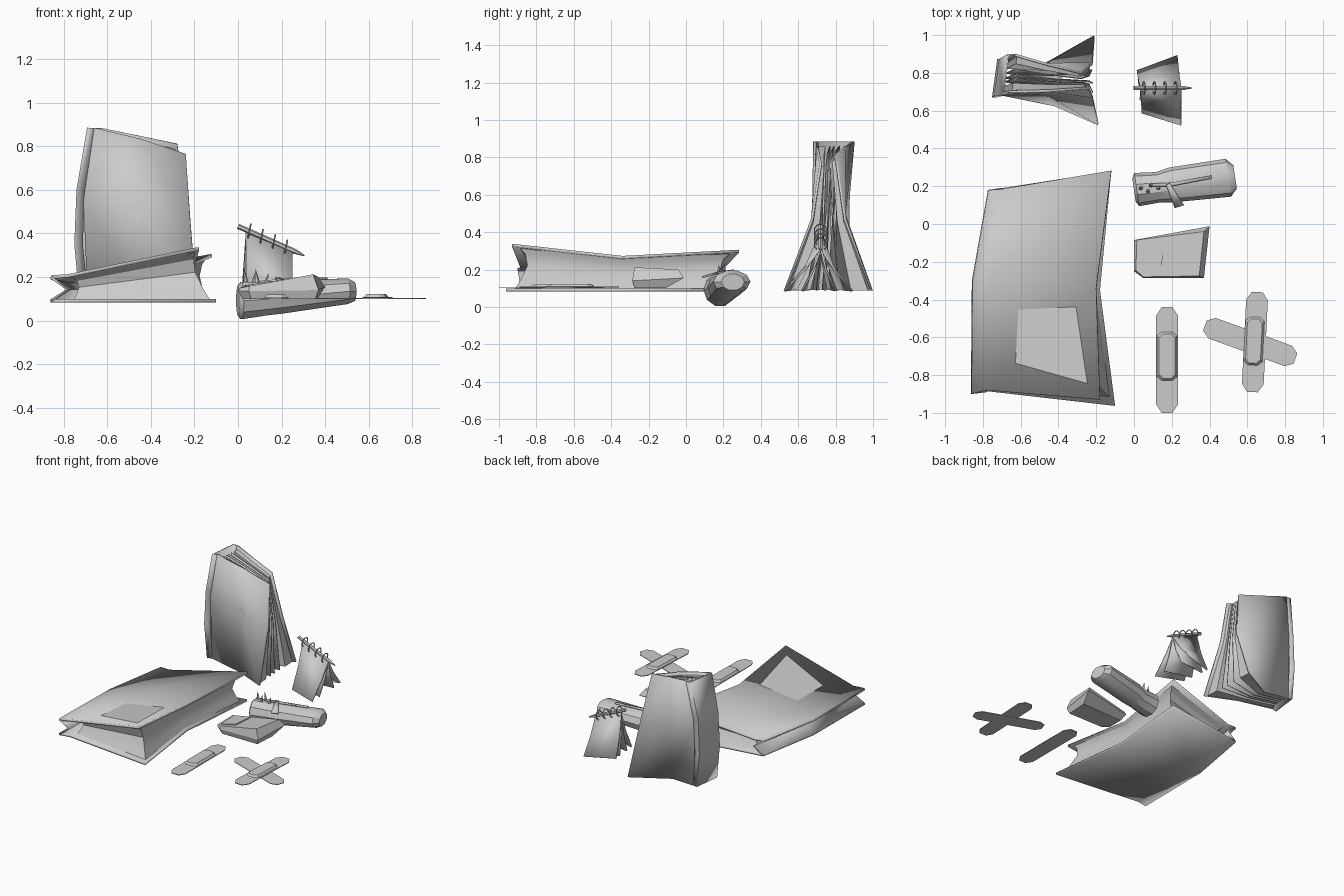
import bpy, bmesh, math
from mathutils import Vector as V

if "Cube" in bpy.data.objects:
    bpy.data.objects.remove(bpy.data.objects["Cube"])


def make(name, verts, faces, thick=0, smooth=True):
    me = bpy.data.meshes.new(name)
    me.from_pydata([tuple(v) for v in verts], [], faces)
    bm = bmesh.new()
    bm.from_mesh(me)
    bmesh.ops.recalc_face_normals(bm, faces=bm.faces)
    bm.to_mesh(me)
    bm.free()
    ob = bpy.data.objects.new(name, me)
    bpy.context.collection.objects.link(ob)
    if thick:
        m = ob.modifiers.new("thickness", 'SOLIDIFY')
        m.thickness, m.offset = thick, 0
    if smooth:
        bpy.ops.object.select_all(action='DESELECT')
        ob.select_set(True)
        bpy.context.view_layer.objects.active = ob
        bpy.ops.object.shade_smooth_by_angle(angle=math.radians(30))
    return ob


def sheet(name, rows, thick=0.016):
    """Curved sheet from rows of points."""
    n = len(rows[0])
    f = [(r*n+c, r*n+c+1, (r+1)*n+c+1, (r+1)*n+c)
         for r in range(len(rows)-1) for c in range(n-1)]
    return make(name, [p for r in rows for p in r], f, thick)


def loft(name, rings, smooth=True):
    """Closed solid through rings of equal point count."""
    n = len(rings[0])
    f = [(r*n+i, r*n+(i+1) % n, (r+1)*n+(i+1) % n, (r+1)*n+i)
         for r in range(len(rings)-1) for i in range(n)]
    f += [tuple(range(n)), tuple((len(rings)-1)*n+i for i in range(n))]
    return make(name, [p for r in rings for p in r], f, 0, smooth)


def rod(name, a, b, r1, r2, sides=6):
    a, b = V(a), V(b)
    bpy.ops.mesh.primitive_cone_add(vertices=sides, radius1=r1, radius2=r2, depth=(b-a).length,
                                    location=(a+b)/2, rotation=(b-a).to_track_quat('Z', 'Y').to_euler())
    bpy.context.object.name = name


def mix(a, b, t):
    return [[V(p).lerp(V(q), t) for p, q in zip(r, s)] for r, s in zip(a, b)]


# Lying book: covers, hollow spine, concave page block
top = [[(-.86, -.90, .20), (-.78, -.88, .205), (-.18, -.93, .33)],
       [(-.855, -.3, .195), (-.77, -.3, .18), (-.2, -.34, .265)],
       [(-.77, .18, .20), (-.70, .185, .195), (-.12, .283, .298)]]
bottom = [[(-.86, -.90, .09), (-.78, -.885, .09), (-.10, -.963, .09)],
          [(-.855, -.3, .09), (-.77, -.3, .09), (-.18, -.35, .09)],
          [(-.77, .18, .09), (-.70, .19, .09), (-.12, .28, .09)]]
sheet("lying_book_top_cover", top)
sheet("lying_book_bottom_cover", bottom)
sheet("lying_book_spine", [[t[0], (t[0][0]+.075, t[0][1]+.01, .143), b[0]] for t, b in zip(top, bottom)], .012)


def page_ring(g, s):
    c = V((-.47, -.34, 0))
    pts = [V(p) for p in (g[0][1], g[0][2], g[1][2], g[2][2], g[2][1], g[1][1])]
    return [V((c.x+(p.x-c.x)*s, c.y+(p.y-c.y)*s, p.z)) for p in pts]


loft("lying_book_pages", [page_ring(bottom, .93), page_ring(mix(bottom, top, .25), .88),
                          page_ring(mix(bottom, top, .55), .84), page_ring(mix(bottom, top, .8), .87),
                          page_ring(top, .95)])

# Standing book: two splayed covers, bulging spine, fanned pages
front = [[(-.66, .70, .885), (-.45, .705, .835), (-.24, .72, .765)],
         [(-.71, .69, .55), (-.46, .69, .5), (-.22, .675, .47)],
         [(-.69, .685, .10), (-.42, .63, .09), (-.19, .53, .088)]]
back = [[(-.63, .895, .885), (-.46, .845, .85), (-.28, .80, .812)],
        [(-.68, .865, .55), (-.46, .845, .5), (-.22, .85, .47)],
        [(-.67, .865, .10), (-.48, .84, .09), (-.21, .992, .088)]]
sheet("standing_book_front_cover", front, .014)
sheet("standing_book_back_cover", back, .014)
sheet("standing_book_spine", [
    [(-.66, .70, .885), (-.69, .685, .885), (-.665, .895, .885), (-.63, .895, .885)],
    [(-.705, .69, .6), (-.738, .68, .6), (-.71, .87, .6), (-.675, .87, .6)],
    [(-.715, .69, .35), (-.748, .675, .35), (-.72, .87, .35), (-.685, .865, .35)],
    [(-.69, .685, .10), (-.725, .675, .10), (-.70, .87, .10), (-.67, .865, .10)]], .012)


def inset(g):
    return [[V((-.47+(p.x+.47)*.93, p.y, .1+(p.z-.1)*.97)) for p in r] for r in g]


def border(g):
    return [*g[0], g[1][2], *reversed(g[2]), g[1][0]]


for i, (a, b) in enumerate(((.04, .24), (.76, .96))):
    loft(f"standing_book_page_block_{i}", [border(inset(mix(front, back, t))) for t in (a, b)])
for i, t in enumerate((.36, .47, .62)):
    sheet(f"standing_book_leaf_{i}", inset(mix(front, back, t)), .006)

# Ring-bound notepad standing like a tent
ridge = [(.035, .72, .40), (.25, .72, .315)]
for i, (y0, y1, x0, x1) in enumerate(((.59, .525, .04, .25), (.66, .62, .03, .245),
                                     (.76, .80, .02, .24), (.81, .89, .015, .23))):
    bot = [(x0, y0, .095), (x1, y1, .085)]
    midr = [V(a).lerp(V(b), .5)+V((0, .012 if y0 < .72 else -.012, 0)) for a, b in zip(ridge, bot)]
    sheet(f"notepad_leaf_{i}", [ridge, midr, bot], .01)
rod("notepad_bar", (.0, .72, .433), (.26, .72, .318), .012, .012)
rod("notepad_bar_tip", (.26, .72, .318), (.305, .72, .298), .012, .003)
for i in range(4):
    x = .052+i*.056
    bpy.ops.mesh.primitive_torus_add(major_segments=10, minor_segments=5, major_radius=.034, minor_radius=.004,
                                     location=(x, .72, .41-(x-.05)*.44), rotation=(0, math.pi/2+.2, 0))
    bpy.context.object.name = f"notepad_ring_{i}"


# Round case with bulged ends, zip and pencil tips
def oval(x, y, z, ry, rz, n=10):
    return [V((x-.15*ry*math.cos(2*math.pi*i/n), y+ry*math.cos(2*math.pi*i/n),
               z+rz*math.sin(2*math.pi*i/n))) for i in range(n)]


loft("case_body", [oval(0, .18, .092, .062, .07), oval(.015, .182, .092, .088, .09), oval(.13, .195, .098, .08, .078),
                   oval(.2, .207, .106, .092, .078), oval(.50, .245, .135, .1, .062), oval(.535, .25, .133, .062, .045)])
sheet("case_zip", [[(.09, .198, .176), (.09, .214, .176)], [(.2, .20, .187), (.2, .219, .187)],
                   [(.41, .24, .194), (.41, .257, .194)]], .01)
sheet("case_zip_pull", [[(.17, .205, .195), (.19, .215, .195)], [(.215, .085, .16), (.265, .10, .16)]], .008)
for i, (x, y, h, dx) in enumerate(((.04, .19, .235, -.01), (.07, .175, .225, .01), (.095, .205, .235, -.015), (.12, .19, .215, .02))):
    rod(f"case_pencil_tip_{i}", (x, y, .14), (x+dx, y, h), .018, .001, 5)

# Wedge-shaped eraser with raised end panel
loft("eraser_body", [
    [(.02, -.24, .1), (.06, -.275, .1), (.355, -.275, .1), (.365, -.11, .1), (.02, -.12, .1)],
    [(.0, -.25, .135), (.05, -.287, .135), (.37, -.287, .14), (.4, -.012, .155), (.0, -.085, .14)],
    [(.01, -.245, .15), (.05, -.28, .158), (.345, -.275, .212), (.37, -.04, .2), (.015, -.085, .155)]], False)
loft("eraser_panel", [[(.04, -.255, .15+d), (.145, -.24, .168+d), (.16, -.08, .168+d), (.03, -.095, .15+d)]
                      for d in (-.01, .012)], False)


# Sticking plasters: a single one and a crossed pair
def strip(name, c, length, width, angle, z0, z1, shrink=1):
    prof = [(.5, .25), (.42, .5), (-.42, .5), (-.5, .25), (-.5, -.25), (-.42, -.5), (.42, -.5), (.5, -.25)]
    ca, sa = math.cos(angle), math.sin(angle)
    rings = []
    for z, s in ((z0, 1), (z1, shrink)):
        pts = [(u*length-math.copysign((1-s)*width/2, u), v*width*s) for u, v in prof]
        rings.append([V((c[0]+u*ca-v*sa, c[1]+u*sa+v*ca, z)) for u, v in pts])
    loft(name, rings, False)


up = math.pi/2
strip("plaster_strip", (.175, -.72), .56, .115, up, .1, .105)
strip("plaster_pad", (.175, -.70), .26, .108, up, .104, .12, .78)
strip("cross_plaster_lower", (.615, -.625), .51, .115, -.35, .1, .104)
strip("cross_plaster_upper", (.64, -.625), .53, .115, up-.05, .104, .109)
strip("cross_plaster_pad", (.635, -.62), .26, .105, up-.05, .106, .122, .75)
